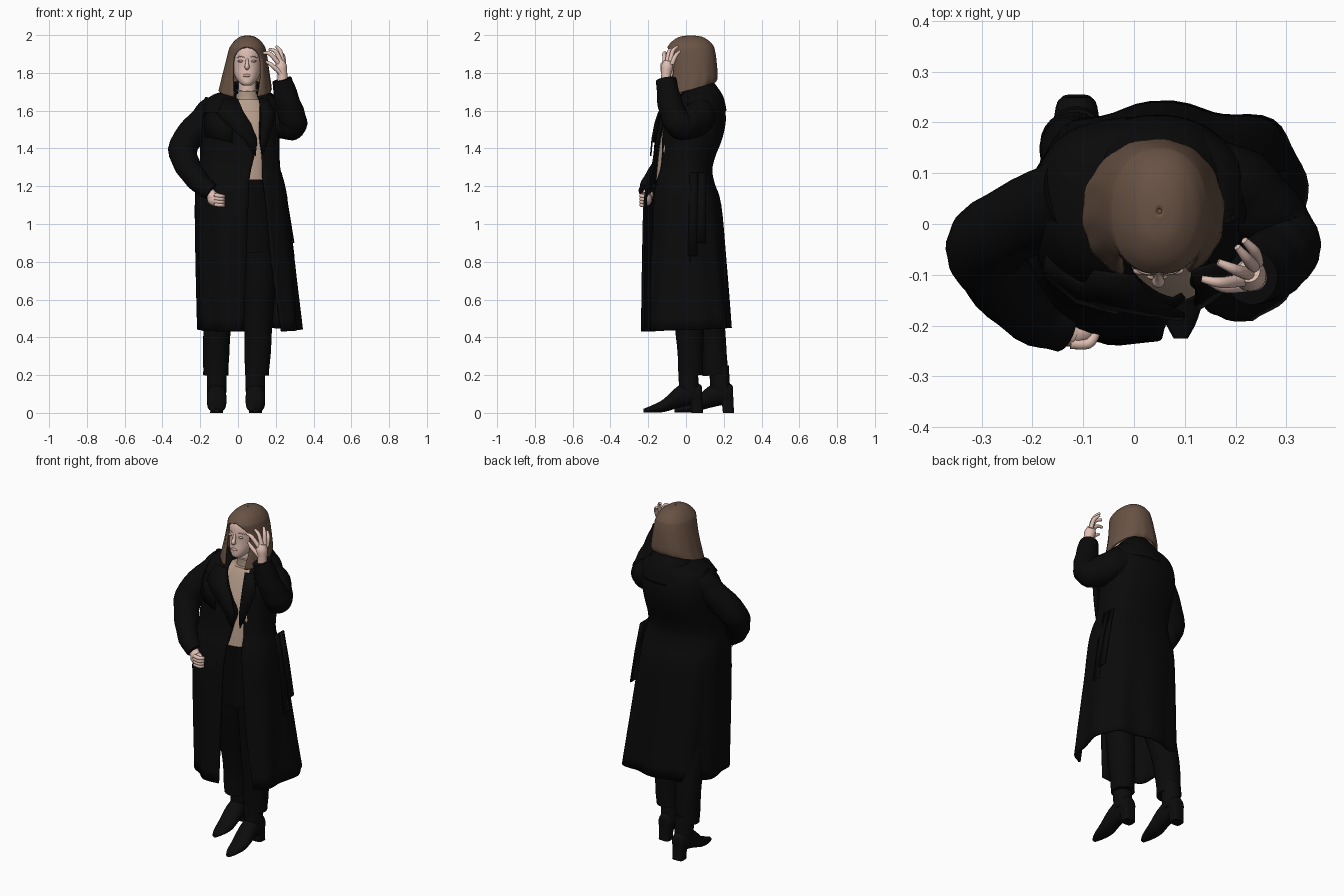
import bpy, bmesh, math
from mathutils import Vector


def material(name, r, g, b):
    m = bpy.data.materials.new(name)
    m.diffuse_color = (r, g, b, 1)
    return m


COAT = material("coat black", .003, .003, .0032)
TROUSER = material("trouser black", .003, .003, .003)
BOOT = material("boot black", .0035, .0035, .004)
HAIR = material("hair brown", .14, .085, .058)
SKIN = material("skin", .74, .52, .45)
KNIT = material("knit beige", .47, .34, .26)
LIP = material("lip rose", .58, .38, .33)
BROW = material("brow taupe", .48, .33, .28)


def smooth_rows(rows, k=4):
    """Catmull-Rom interpolation between rows of numbers."""
    out = []
    for i in range(len(rows) - 1):
        p = [rows[max(i - 1, 0)], rows[i], rows[i + 1], rows[min(i + 2, len(rows) - 1)]]
        for s in range(k):
            t = s / k
            out.append([.5 * (2 * b + (c - a) * t + (2 * a - 5 * b + 4 * c - d) * t * t
                              + (3 * b - a - 3 * c + d) * t ** 3) for a, b, c, d in zip(*p)])
    return out + [list(rows[-1])]


def loft(name, rings, mat, closed=True, caps=True, thick=0):
    bm = bmesh.new()
    vs = [[bm.verts.new(p) for p in r] for r in rings]
    n = len(rings[0])
    for lo, hi in zip(vs, vs[1:]):
        for i in range(n if closed else n - 1):
            j = (i + 1) % n
            bm.faces.new((lo[i], lo[j], hi[j], hi[i]))
    if caps:
        bm.faces.new(vs[0][::-1])
        bm.faces.new(vs[-1])
    bmesh.ops.remove_doubles(bm, verts=bm.verts, dist=1e-5)
    if not thick:
        bmesh.ops.recalc_face_normals(bm, faces=bm.faces)
    me = bpy.data.meshes.new(name)
    bm.to_mesh(me)
    bm.free()
    me.materials.append(mat)
    for p in me.polygons:
        p.use_smooth = True
    me.set_sharp_from_angle(angle=math.radians(50))
    ob = bpy.data.objects.new(name, me)
    bpy.context.collection.objects.link(ob)
    if thick:
        mod = ob.modifiers.new("thickness", "SOLIDIFY")
        mod.thickness, mod.offset = thick, -1
    return ob


def shell(name, rows, mat, thick=0, caps=True, power=2.4, folds=9, n=64, warp=None):
    """Rows, bottom to top: z, x0, x1, y front, y back, [front gap x0, x1, fold, tilt]."""
    full = []
    for r in rows:
        r = list(r)
        if len(r) == 5:
            r += [(r[1] + r[2]) / 2] * 2
        full.append(r + [0] * (9 - len(r)))
    rings = []
    for z, x0, x1, yf, yb, gl, gr, fold, tilt in smooth_rows(full):
        cx, cy, rx, ry = (x0 + x1) / 2, (yf + yb) / 2, (x1 - x0) / 2, (yb - yf) / 2

        def angle(x):
            u = max(-1, min(1, (x - cx) / rx))
            return -math.acos(math.copysign(abs(u) ** (power / 2), u))
        a0, a1 = angle(max(gl, gr)), angle(gl) + 2 * math.pi
        ring = []
        for i in range(n + 1):
            a = a0 + (a1 - a0) * i / n
            c, s, f = math.cos(a), math.sin(a), 1 + fold * math.sin(folds * a)
            p = (cx + f * rx * math.copysign(abs(c) ** (2 / power), c),
                 cy + f * ry * math.copysign(abs(s) ** (2 / power), s), z + tilt * s)
            ring.append(warp(*p) if warp else p)
        rings.append(ring)
    return loft(name, rings, mat, False, caps, thick)


def tube(name, pts, mat, sides=20, wrinkle=0, k=5):
    """Round tube through points x, y, z, radius."""
    rows = smooth_rows(pts, k)
    ps = [Vector(r[:3]) for r in rows]
    u, rings = Vector((.31, .9, .2)), []
    for i, p in enumerate(ps):
        t = (ps[min(i + 1, len(ps) - 1)] - ps[max(i - 1, 0)]).normalized()
        u = (u - t * u.dot(t)).normalized()
        v, r = t.cross(u), rows[i][3]
        rings.append([p + (u * math.cos(a) + v * math.sin(a)) * r
                      * (1 + wrinkle * math.sin(i * 1.5 + 2 * a))
                      for a in (2 * math.pi * j / sides for j in range(sides))])
    return loft(name, rings, mat)


def ball(name, c, r, mat):
    rings = [[(c[0] + r[0] * math.sin(b) * math.cos(a), c[1] + r[1] * math.sin(b) * math.sin(a),
               c[2] - r[2] * math.cos(b)) for a in (math.tau * j / 20 for j in range(20))]
             for b in (.02 + (math.pi - .04) * i / 10 for i in range(11))]
    return loft(name, rings, mat)


def strip(name, *edges, thick=.008):
    """Cloth plate spanned between two or more edges."""
    return loft(name, list(zip(*edges)), COAT, False, False, thick)


def coat_warp(x, y, z):
    # right front panel pulled back above its hem, hem flared at the back right
    if y < 0 and x > .08:
        y += .035 * min(1, (x - .08) / .05) * min(1, (z - .42) / .5)
    f = 1 + .12 * max(0, (1.1 - z) / .66) * math.exp(-((math.atan2(y, x - .06) - .55) / .35) ** 2)
    return .06 + (x - .06) * f, y * f, z


# Long open coat and its collar
shell("coat", [
    (.44, -.21, .325, -.24, .235, .03, .24, .035, .01), (.80, -.222, .295, -.236, .21, .045, .18, .022),
    (1.10, -.228, .265, -.228, .185, .055, .15, .01), (1.22, -.22, .245, -.208, .15, .06, .135, .004),
    (1.29, -.205, .225, -.187, .14, .07, .13), (1.36, -.20, .22, -.175, .155, .085, .125, .008),
    (1.45, -.20, .22, -.166, .19, .10, .117, .008), (1.55, -.20, .225, -.148, .21, .05, .12, .006),
    (1.64, -.18, .22, -.105, .20, .0, .12), (1.685, -.13, .19, -.06, .18, -.01, .11),
    (1.705, -.06, .15, -.04, .15, .0, .10)], COAT, .012, False, 2.5, warp=coat_warp)
shell("collar", [(1.60, -.13, .22, -.135, .215, -.07, .16), (1.66, -.10, .19, -.085, .195, -.05, .14, 0, .02),
                 (1.72, -.05, .15, -.045, .14, -.03, .13, 0, .04)], COAT, .012, False, 2.2)
strip("left_lapel", [(-.08, -.09, 1.66), (-.11, -.135, 1.58), (-.06, -.16, 1.53), (.03, -.175, 1.45), (.09, -.183, 1.36)],
      [(0, -.10, 1.66), (.03, -.14, 1.59), (.07, -.16, 1.53), (.10, -.175, 1.45), (.095, -.183, 1.36)])
strip("right_lapel", [(.11, -.09, 1.66), (.12, -.125, 1.59), (.12, -.14, 1.53), (.117, -.152, 1.45), (.125, -.162, 1.36)],
      [(.16, -.075, 1.66), (.195, -.105, 1.58), (.185, -.12, 1.53), (.16, -.14, 1.45), (.13, -.16, 1.36)])
strip("chest_flap", [(-.17, -.06, 1.59), (-.175, -.085, 1.53), (-.17, -.10, 1.46)],
      [(-.11, -.11, 1.59), (-.11, -.137, 1.53), (-.11, -.149, 1.45)],
      [(-.04, -.13, 1.59), (-.03, -.156, 1.53), (-.03, -.171, 1.43)])

# Belt hanging at the side
for i, (y, zb) in enumerate(((.03, .83), (.075, .90))):
    strip("belt_end_%d" % (i + 1), [(.224, y - .01, 1.27), (.258, y - .015, 1.1), (.291, y - .02, zb)],
          [(.224, y + .03, 1.27), (.258, y + .03, 1.1), (.291, y + .03, zb)])

# Sleeves
tube("bent_sleeve", [(-.12, .055, 1.605, .085), (-.18, .03, 1.55, .077), (-.288, -.035, 1.415, .077),
                     (-.268, -.105, 1.31, .068), (-.20, -.18, 1.215, .056), (-.14, -.205, 1.17, .046)],
     COAT, 28, .03)
tube("raised_sleeve", [(.12, .08, 1.60, .095), (.20, .06, 1.56, .09), (.275, -.01, 1.52, .077),
                       (.292, -.05, 1.545, .073), (.265, -.085, 1.64, .066), (.232, -.105, 1.765, .053)],
     COAT, 28, .03)

# Sweater, neck and head
shell("sweater", [(1.22, -.11, .175, -.16, .10), (1.45, -.12, .18, -.135, .12),
                  (1.60, -.10, .17, -.085, .14), (1.66, -.03, .13, -.055, .10)], KNIT)
tube("rolled_collar", [(.05, .03, 1.62, .075), (.05, .025, 1.67, .062), (.05, .02, 1.71, .058)], KNIT)
tube("neck", [(.05, .025, 1.66, .048), (.05, .02, 1.72, .047), (.05, .02, 1.79, .047)], SKIN)
shell("head", [(1.732, .03, .066, -.09, -.04), (1.745, .010, .085, -.104, .0), (1.78, -.015, .11, -.105, .06),
               (1.83, -.028, .125, -.10, .11), (1.88, -.032, .129, -.10, .13), (1.93, -.025, .12, -.09, .13),
               (1.97, .0, .095, -.05, .10)], SKIN, power=2.15)
tube("nose", [(.048, -.094, 1.88, .006), (.048, -.106, 1.85, .009), (.048, -.113, 1.832, .013),
              (.048, -.10, 1.822, .009)], SKIN, 12)
ball("lips", (.046, -.104, 1.786), (.021, .007, .008), LIP)
for side, s in (("left", -1), ("right", 1)):
    ball(side + "_eyelid", (.048 + s * .034, -.092, 1.862), (.016, .008, .006), LIP)
    tube(side + "_brow", [(.048 + s * .015, -.099, 1.882, .002), (.048 + s * .035, -.094, 1.887, .0025),
                          (.048 + s * .056, -.077, 1.880, .002)], BROW, 8)

# Shoulder-length hair, open around the face
shell("hair", [
    (1.71, -.102, .178, -.11, .155, -.022, .108, .012, .04), (1.75, -.092, .174, -.104, .165, -.026, .118, .01, .015),
    (1.80, -.08, .167, -.096, .167, -.03, .125, .006), (1.88, -.06, .156, -.096, .16, -.027, .122),
    (1.925, -.048, .147, -.10, .152, .01, .085), (1.942, -.04, .14, -.095, .146, .05, .05),
    (1.968, -.02, .122, -.073, .124, .05, .05), (1.991, .01, .09, -.033, .085, .05, .05),
    (1.999, .045, .055, .02, .03, .05, .05)], HAIR, .014, False, 2.2, 14)
ball("hair_crown", (.05, .025, 1.94), (.08, .095, .056), HAIR)

# Lowered hand: loose fist
tube("lowered_wrist", [(-.16, -.195, 1.175, .03), (-.14, -.205, 1.15, .03), (-.125, -.21, 1.14, .032)], SKIN)
ball("lowered_palm", (-.118, -.212, 1.13), (.045, .03, .036), SKIN)
for i in range(4):
    z = 1.152 - .016 * i
    tube("lowered_finger_%d" % (i + 1), [(-.125, -.235, z, .011), (-.09, -.235, z - .004, .011),
                                         (-.075, -.215, z - .006, .009)], SKIN, 10)

# Raised hand at the temple
tube("raised_palm", [(.235, -.105, 1.74, .028), (.235, -.105, 1.79, .026), (.228, -.10, 1.83, .032),
                     (.226, -.093, 1.862, .022)], SKIN)
for name, pts in {
    "thumb": [(.225, -.12, 1.80), (.18, -.125, 1.84), (.15, -.115, 1.86)],
    "index": [(.215, -.11, 1.85), (.17, -.115, 1.90), (.133, -.108, 1.905)],
    "middle": [(.225, -.098, 1.86), (.20, -.09, 1.912), (.165, -.075, 1.925)],
    "ring": [(.235, -.083, 1.86), (.224, -.07, 1.915), (.203, -.045, 1.94)],
    "little": [(.242, -.075, 1.845), (.238, -.055, 1.89), (.217, -.032, 1.915)]}.items():
    tube("raised_" + name + "_finger", [p + (r,) for p, r in zip(pts, (.013, .011, .007))], SKIN, 10)

# Trousers
shell("hips", [(.85, -.14, .20, -.12, .13), (1.05, -.15, .20, -.14, .14), (1.235, -.12, .18, -.164, .105)], TROUSER)
tube("back_trouser_leg", [(-.05, .02, 1.1, .11), (-.085, .06, .8, .098), (-.112, .135, .42, .073),
                          (-.118, .155, .2, .067)], TROUSER, 24, .02)
tube("front_trouser_leg", [(.12, 0, 1.1, .11), (.112, .0, .8, .095), (.106, .02, .42, .074),
                           (.10, .025, .2, .064)], TROUSER, 24, .02)

# Heeled boots: foot sections run from toe to heel
for name, x, y in (("back", -.113, .255), ("front", .092, .09)):
    foot = smooth_rows([(-.315, .012, .014, .01), (-.275, .02, .034, .018), (-.21, .038, .049, .034),
                        (-.14, .08, .052, .056), (-.07, .105, .047, .065), (-.015, .10, .038, .05),
                        (-.005, .10, .02, .03)])
    loft(name + "_boot_foot", [[(x + w * math.cos(a), y + v, z + h * math.sin(a))
                                for a in (math.tau * j / 24 for j in range(24))] for v, z, w, h in foot], BOOT)
    tube(name + "_boot_shaft", [(x, y - .065, .09, .05), (x, y - .075, .15, .052), (x, y - .08, .25, .052)], BOOT)
    shell(name + "_boot_heel", [(0, x - .034, x + .034, y - .06, y), (.04, x - .034, x + .034, y - .064, y - .003),
                                (.085, x - .038, x + .038, y - .08, y - .004)], BOOT, power=4, n=32)
